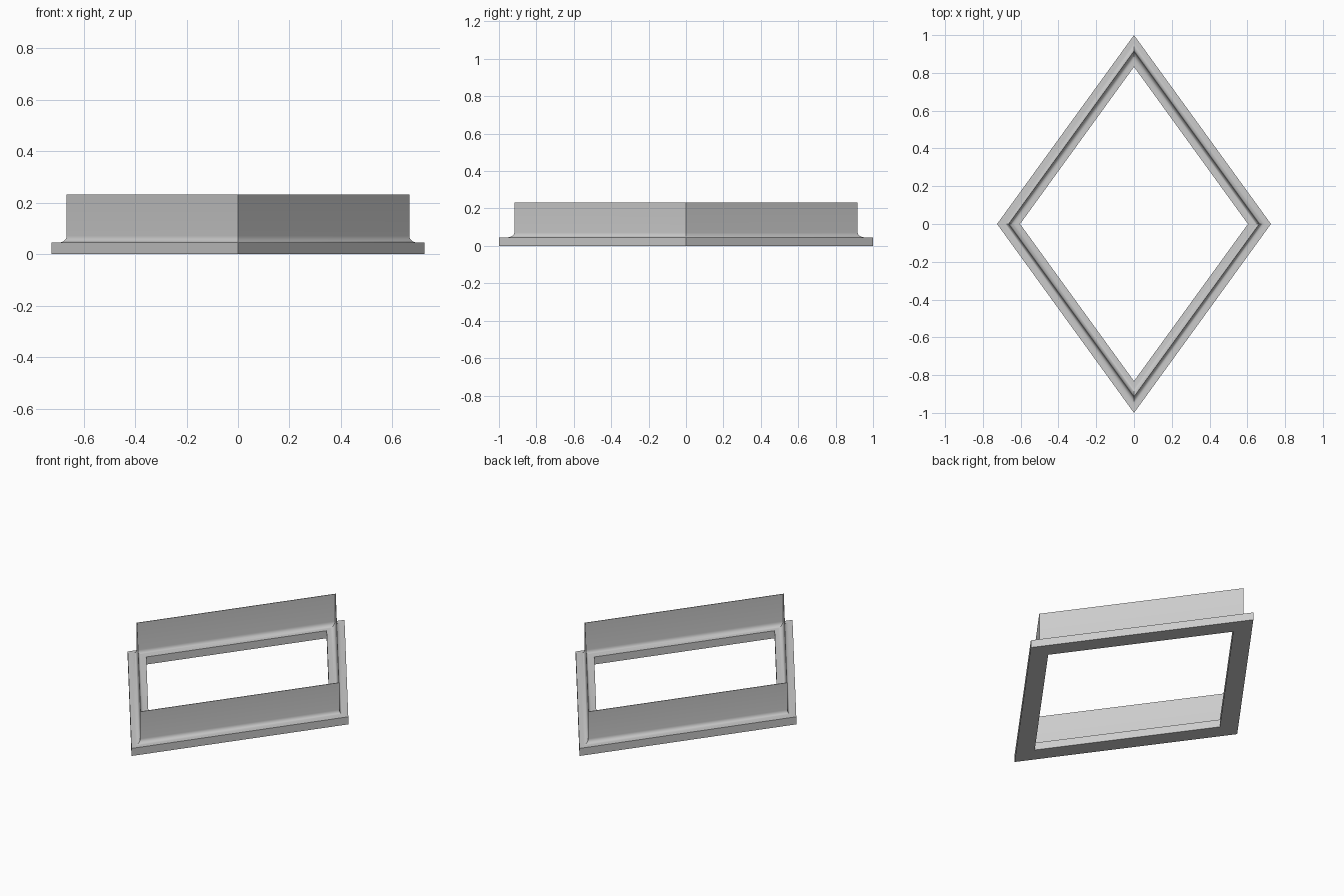
import bpy, bmesh, math

if "Cube" in bpy.data.objects:
    bpy.data.objects.remove(bpy.data.objects["Cube"], do_unlink=True)

HALF_X, HALF_Y = 0.725, 1.0
BASE, TOP = 0.045, 0.232           # flange and wall heights
WALL_OUT, WALL_IN = 0.918, 0.912   # wall faces as a fraction of the outline
FILLET_W, FILLET_H = 0.042, 0.026
STEPS = 6


def fillet(edge, side):
    """Concave quarter arc from the flange up to the wall."""
    points = []
    for i in range(STEPS + 1):
        a = math.pi / 2 * i / STEPS
        points.append((edge + side * FILLET_W * (1 - math.sin(a)),
                       BASE + FILLET_H * (1 - math.cos(a))))
    return points


# Cross-section: outer flange, fillet, thin wall, fillet, inner flange
profile = [(1.0, 0), (1.0, BASE)] + fillet(WALL_OUT, 1)
profile += [(WALL_OUT, TOP), (WALL_IN, TOP)]
profile += fillet(WALL_IN, -1)[::-1] + [(0.832, BASE), (0.832, 0)]

# Sweep the section round the diamond outline
corners = [(HALF_X, 0), (0, HALF_Y), (-HALF_X, 0), (0, -HALF_Y)]
bm = bmesh.new()
rings = [[bm.verts.new((x * s, y * s, z)) for s, z in profile] for x, y in corners]
count = len(profile)
for k in range(4):
    a, b = rings[k], rings[(k + 1) % 4]
    for i in range(count):
        j = (i + 1) % count
        bm.faces.new((a[i], b[i], b[j], a[j]))
bmesh.ops.recalc_face_normals(bm, faces=bm.faces)
mesh = bpy.data.meshes.new("diamond_frame")
bm.to_mesh(mesh)
bm.free()

# Plain grey material
grey = bpy.data.materials.new("light_grey")
grey.use_nodes = True
colour = (0.6, 0.6, 0.6, 1)
grey.diffuse_color = colour
grey.node_tree.nodes["Principled BSDF"].inputs["Base Color"].default_value = colour
mesh.materials.append(grey)

frame = bpy.data.objects.new("diamond_frame", mesh)
bpy.context.collection.objects.link(frame)
bpy.ops.object.select_all(action="DESELECT")
frame.select_set(True)
bpy.context.view_layer.objects.active = frame
bpy.ops.object.shade_smooth_by_angle(angle=math.radians(30))
